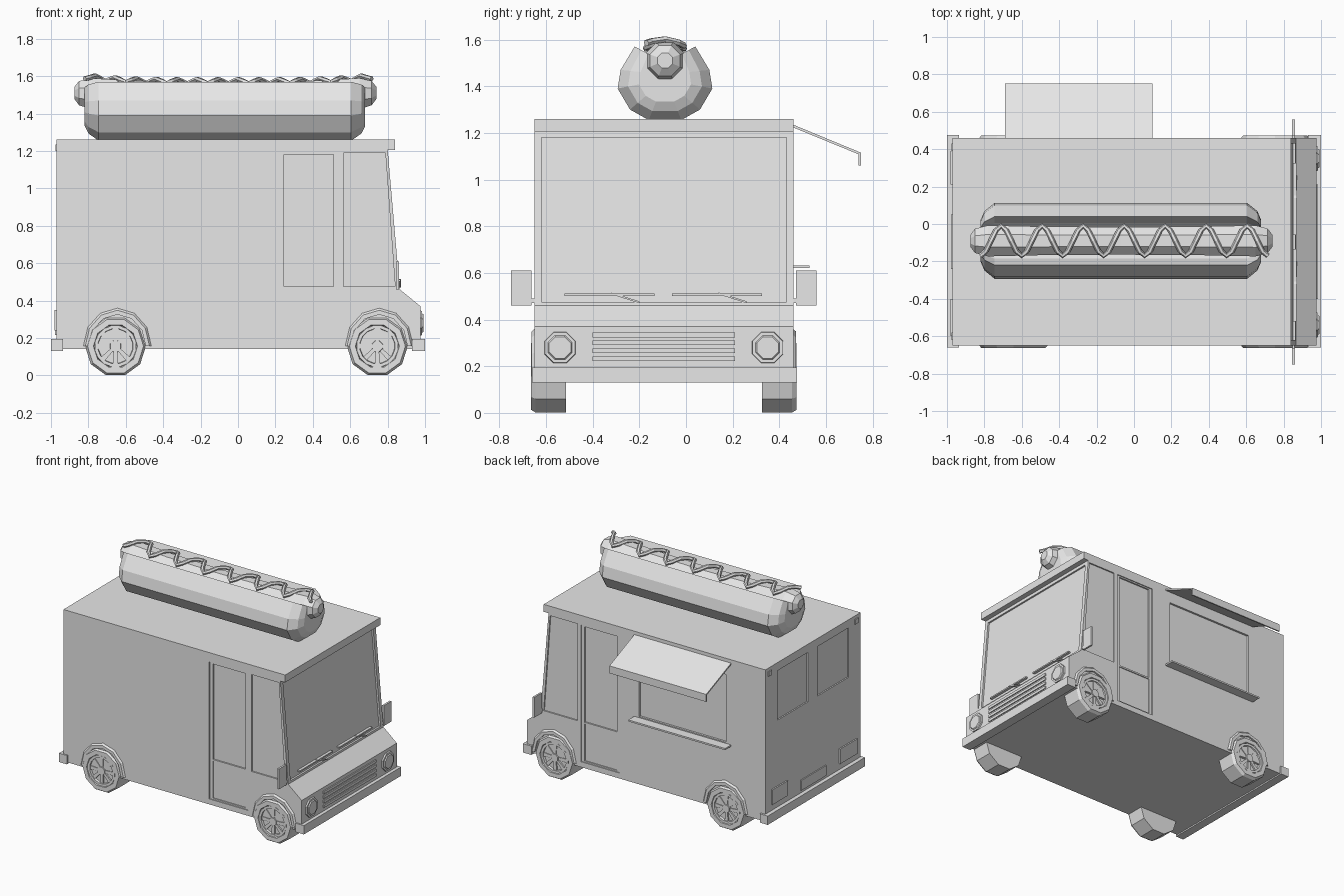
import bpy, bmesh, math
from mathutils import Vector

if "Cube" in bpy.data.objects:
    bpy.data.objects.remove(bpy.data.objects["Cube"])

paint = bpy.data.materials.new("light_grey")
paint.diffuse_color = (0.8, 0.8, 0.8, 1)
paint.use_nodes = True
paint.node_tree.nodes["Principled BSDF"].inputs["Base Color"].default_value = paint.diffuse_color

YL, YR = -0.65, 0.46          # side walls of the truck
YC = (YL + YR) / 2
SIDES = ((YL, -1), (YR, 1))   # wall position, outward direction


def finish(name, bm):
    bmesh.ops.recalc_face_normals(bm, faces=bm.faces)
    me = bpy.data.meshes.new(name)
    bm.to_mesh(me)
    bm.free()
    me.materials.append(paint)
    ob = bpy.data.objects.new(name, me)
    bpy.context.collection.objects.link(ob)
    return ob


def loft(name, rings, closed=False):
    """Skin a list of equal point rings, capped unless closed."""
    bm = bmesh.new()
    vs = [[bm.verts.new(p) for p in r] for r in rings]
    n = len(vs[0])
    pairs = list(zip(vs, vs[1:])) + ([(vs[-1], vs[0])] if closed else [])
    for a, b in pairs:
        for i in range(n):
            j = (i + 1) % n
            bm.faces.new((a[i], a[j], b[j], b[i]))
    if not closed:
        bm.faces.new(vs[0])
        bm.faces.new(vs[-1])
    return finish(name, bm)


def prism(name, xz, y0, y1):
    """Side profile extruded across y."""
    return loft(name, [[(x, y, z) for x, z in xz] for y in (y0, y1)])


def box(name, x0, x1, y0, y1, z0, z1):
    return prism(name, [(x0, z0), (x1, z0), (x1, z1), (x0, z1)], y0, y1)


def circle(cx, cz, r, y, n, turn=0.5):
    return [(cx + r * math.cos(2 * math.pi * (i + turn) / n - math.pi / 2), y,
             cz + r * math.sin(2 * math.pi * (i + turn) / n - math.pi / 2)) for i in range(n)]


def cut(target, cutter):
    cutter.hide_render = True
    m = target.modifiers.new("cut", 'BOOLEAN')
    m.object, m.operation, m.solver = cutter, 'DIFFERENCE', 'EXACT'
    bpy.context.view_layer.objects.active = target
    bpy.ops.object.modifier_apply(modifier=m.name)
    bpy.data.objects.remove(cutter)


# Body shell with sloping windscreen and short hood
body = prism("body", [(-0.97, 0.14), (0.975, 0.14), (0.975, 0.37), (0.865, 0.46),
                      (0.80, 1.21), (0.80, 1.26), (-0.97, 1.26)], YL, YR)
box("roof_visor", 0.79, 0.84, YL, YR, 1.205, 1.26)

# Recessed windscreen
cut(body, prism("cutter", [(0.85, 0.475), (0.91, 0.475), (0.85, 1.18), (0.79, 1.18)],
                YL + 0.03, YR - 0.03))

# Recessed doors, door panels and cab windows on both sides
door = [(0.22, 0.18), (0.535, 0.18), (0.535, 1.19), (0.22, 1.19)]
upper = [(0.245, 0.475), (0.51, 0.475), (0.51, 1.18), (0.245, 1.18)]
lower = [(0.245, 0.19), (0.51, 0.19), (0.51, 0.463), (0.245, 0.463)]
cab = [(0.565, 0.475), (0.84, 0.475), (0.788, 1.19), (0.565, 1.19)]
for y, s in SIDES:
    for shape, depth in ((door, 0.007), (upper, 0.018), (lower, 0.014), (cab, 0.01)):
        cut(body, prism("cutter", shape, y - s * depth, y + s * 0.05))

# Serving hatch, counter and awning
cut(body, box("cutter", -0.65, 0.06, YR - 0.015, YR + 0.05, 0.64, 1.14))
box("counter", -0.69, 0.10, YR - 0.01, 0.53, 0.62, 0.632)
awning = [(0.455, 1.225), (0.74, 1.108), (0.74, 1.06), (0.75, 1.06), (0.75, 1.115), (0.455, 1.237)]
loft("awning", [[(x, y, z) for y, z in awning] for x in (-0.69, 0.10)])

# Rear windows, tail lights and plate
for y0, y1 in ((-0.51, -0.15), (-0.035, 0.32)):
    cut(body, box("cutter", -1.0, -0.96, y0, y1, 0.835, 1.20))
for y0, y1 in ((-0.60, -0.40), (0.21, 0.39)):
    box("tail_light", -0.98, -0.965, y0, y1, 0.24, 0.35)
box("rear_plate", -0.978, -0.965, -0.24, 0.05, 0.215, 0.29)
for y in (-0.60, 0.41):
    box("marker_light", -0.977, -0.965, y - 0.02, y + 0.02, 1.20, 1.235)

# Bumpers
for name, x0, x1 in (("front_bumper", 0.93, 1.0), ("rear_bumper", -1.0, -0.935)):
    box(name, x0, x1, YL - 0.01, YR + 0.015, 0.13, 0.195)

# Grille bars and eight-sided headlights
for i in range(4):
    z = 0.222 + i * 0.034
    box("grille_bar", 0.965, 0.983, -0.40, 0.21, z, z + 0.02)
for y in (-0.54, 0.35):
    rings = []
    for x, r in ((0.965, 0.074), (0.985, 0.07), (0.985, 0.056), (0.992, 0.05)):
        rings.append([(x, y + a, b) for a, _, b in circle(0, 0.28, r, 0, 8)])
    loft("headlight", rings)

# Wipers lying on the windscreen
for y in (-0.52, -0.06):
    box("wiper_blade", 0.85, 0.87, y, y + 0.385, 0.502, 0.512)
    loft("wiper_arm", [[(x, y + a, z + h) for x, h in
                        ((0.855, -0.004), (0.872, -0.004), (0.872, 0.004), (0.855, 0.004))]
                       for a, z in ((0.20, 0.512), (0.32, 0.474))])

# Side mirrors with stalks
for y, s in SIDES:
    a, b = sorted((y + s * 0.012, y + s * 0.10))
    box("mirror", 0.846, 0.86, a, b, 0.46, 0.61)
    a, b = sorted((y - s * 0.01, y + s * 0.03))
    box("mirror_stalk", 0.848, 0.858, a, b, 0.47, 0.49)

# Ten-sided wheels with spoked rims, and angular arches
for wx in (-0.655, 0.745):
    for y, s in SIDES:
        out, inn = y + s * 0.014, y - s * 0.135
        wz = 0.156
        prof = ((0.163, inn), (0.163, out - s * 0.02), (0.15, out), (0.118, out), (0.112, out - s * 0.022))
        loft("tyre", [circle(wx, wz, r, yy, 10) for r, yy in prof])
        loft("rim", [circle(wx, wz, r, yy, 16) for r, yy in
                     ((0.114, out - s * 0.025), (0.112, out - s * 0.004), (0.095, out - s * 0.004),
                      (0.092, out - s * 0.02))])
        loft("hub", [circle(wx, wz, r, yy, 8) for r, yy in ((0.034, out - s * 0.03), (0.03, out - s * 0.002))])
        for k in range(8):
            c, d = math.cos(k * math.pi / 4), math.sin(k * math.pi / 4)
            pts = [(wx + r * c - w * d, wz + r * d + w * c)
                   for r, w in ((0.02, -0.009), (0.1, -0.014), (0.1, 0.014), (0.02, 0.009))]
            prism("spoke", pts, out - s * 0.025, out - s * 0.009)
        arch = []
        for k in range(7):
            t = math.pi * k / 6
            c, d = math.cos(t), math.sin(t)
            sec = ((0.163, y - s * 0.01), (0.163, y + s * 0.012), (0.185, y + s * 0.012), (0.205, y - s * 0.01))
            arch.append([(wx + 0.01 + r * 0.93 * c, yy, wz + r * 1.04 * d) for r, yy in sec])
        loft("wheel_arch", arch)

# Bun: split faceted section, tapered at both ends
BY = -0.09
half = [(0.07, 1.255), (0.15, 1.30), (0.203, 1.39), (0.19, 1.47), (0.13, 1.57), (0.095, 1.48), (0.05, 1.43)]
sec = half + [(-a, z) for a, z in reversed(half)]
bun = []
for x, k in ((-0.82, 0.55), (-0.80, 0.78), (-0.745, 1), (0.605, 1), (0.66, 0.78), (0.68, 0.55)):
    bun.append([(x, BY + a * k, 1.43 + (z - 1.43) * (k if z < 1.43 else 0.5 + 0.5 * k)) for a, z in sec])
loft("bun", bun)

# Sausage: low-sided, with ends curving upward
rings = []
for x, r in ((-0.875, 0.035), (-0.85, 0.07), (-0.78, 0.09), (-0.5, 0.083), (-0.07, 0.08),
             (0.36, 0.083), (0.65, 0.09), (0.715, 0.07), (0.74, 0.035)):
    z = 1.49 + 0.02 * ((x + 0.07) / 0.8) ** 2
    rings.append([(x, BY + a, b) for a, _, b in circle(0, z, r, 0, 8)])
loft("sausage", rings)

# Mustard zigzag draped over the sausage
path = []
N = 14
for i in range(N * 4 + 1):
    x = -0.82 + 1.535 * i / (N * 4)
    a = -0.08 * math.cos(math.pi * i / 4)
    end = 0.025 * abs((x + 0.05) / 0.77) ** 4
    path.append(Vector((x, BY + a, 1.583 + end - 3.5 * a * a)))
rings = []
for i, p in enumerate(path):
    t = (path[min(i + 1, len(path) - 1)] - path[max(i - 1, 0)]).normalized()
    u = t.cross(Vector((0, 0, 1))).normalized()
    v = u.cross(t)
    rings.append([p + 0.014 * (math.cos(k * math.pi / 3) * u + math.sin(k * math.pi / 3) * v) for k in range(6)])
loft("mustard", rings)
